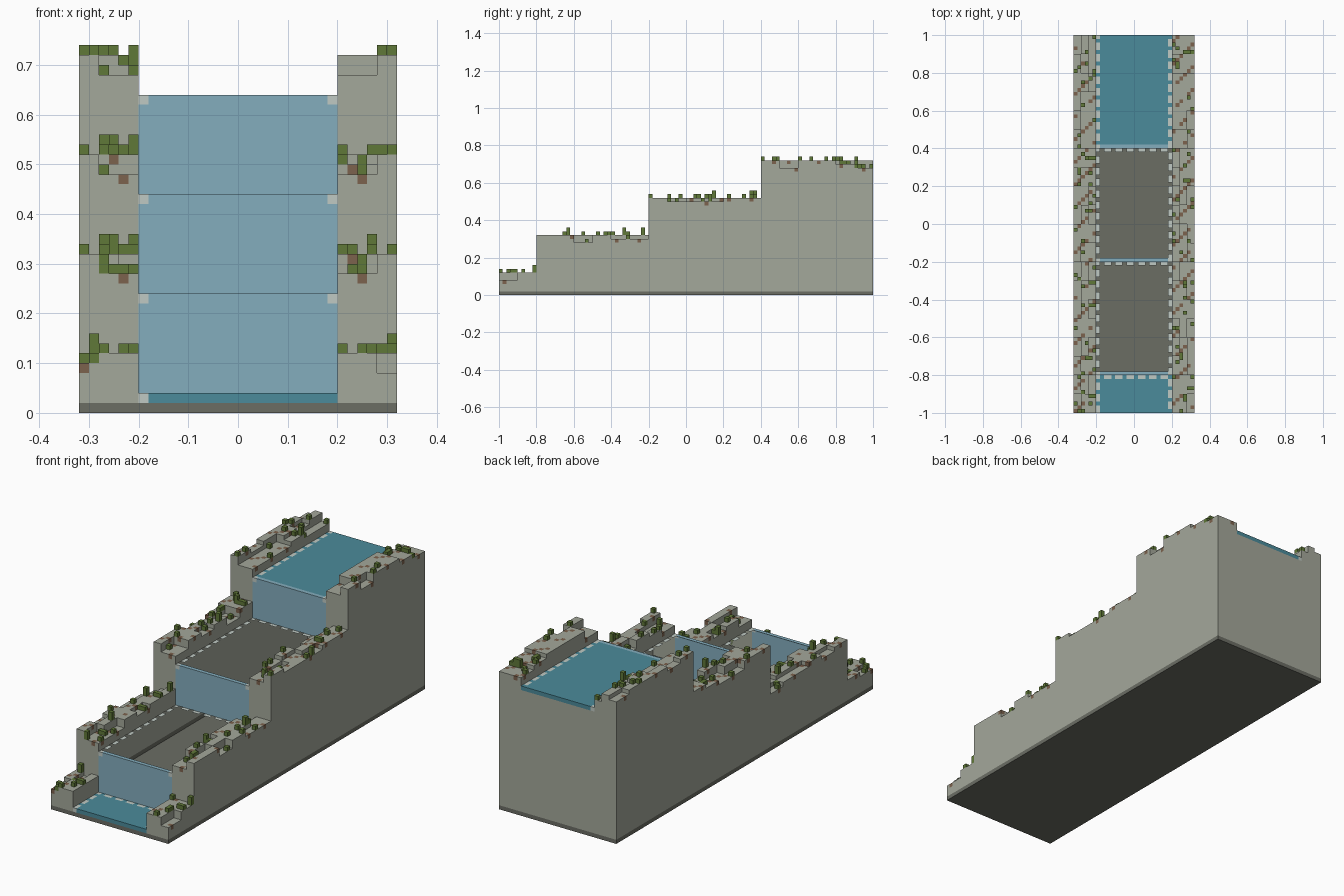
import bpy, bmesh, random
from mathutils import Vector

if "Cube" in bpy.data.objects:
    bpy.data.objects.remove(bpy.data.objects["Cube"])

random.seed(7)
V = 0.02                       # one block
NX, NY = 32, 100               # grid size in blocks
LEFT, RIGHT = 6, 25            # first and last channel column
# (start row, end row, water level, bank height) of each terrace
STEPS = [(0, 10, 2, 6), (10, 40, 12, 16), (40, 70, 22, 26), (70, 100, 32, 36)]
DIRS = [(1, 0), (-1, 0), (0, 1), (0, -1)]


def material(name, r, g, b):
    m = bpy.data.materials.new(name)
    lin = [((c / 255 + 0.055) / 1.055) ** 2.4 for c in (r, g, b)]
    m.diffuse_color = (*lin, 1)
    m.use_nodes = True
    m.node_tree.nodes["Principled BSDF"].inputs["Base Color"].default_value = m.diffuse_color
    return m


STONE = material("stone", 164, 168, 155)
SOIL = material("soil brown", 124, 98, 77)
MOSS = material("moss green", 96, 120, 56)
BASE = material("dark base", 107, 109, 100)
WATER = material("deep water", 75, 139, 155)
FALL = material("falling water", 132, 174, 190)
FOAM = material("foam", 192, 202, 196)


def quad(bm, p, u, v, mat=0):
    p, u, v = Vector(p), Vector(u), Vector(v)
    pts = [p, p + u, p + u + v, p + v]
    f = bm.faces.new([bm.verts.new(((q.x - NX / 2) * V, (q.y - NY / 2) * V, q.z * V)) for q in pts])
    f.material_index = mat


def top(bm, x0, x1, y0, y1, z, mat=0):
    quad(bm, (x0, y0, z), (x1 - x0, 0, 0), (0, y1 - y0, 0), mat)


def wall(bm, x0, x1, y0, y1, d, z0, z1, mat=0):
    """Side of a block range that faces direction d."""
    w, l = x1 - x0, y1 - y0
    t = Vector((-d[1] * w, d[0] * l, 0))
    c = Vector(((x0 + x1) / 2 + d[0] * w / 2, (y0 + y1) / 2 + d[1] * l / 2, z0))
    quad(bm, c - t / 2, t, (0, 0, z1 - z0), mat)


def finish(bm, name, *mats):
    bmesh.ops.remove_doubles(bm, verts=bm.verts, dist=0.0001)
    me = bpy.data.meshes.new(name)
    bm.to_mesh(me)
    bm.free()
    for m in mats:
        me.materials.append(m)
    ob = bpy.data.objects.new(name, me)
    bpy.context.collection.objects.link(ob)


def step_of(y):
    return next(s for s in STEPS if s[0] <= y < s[1])


# Bank heights: blocks two wide and five long, some worn down
height = {}
for by in range(0, NY, 5):
    y_start, _, _, h = step_of(by)
    for side in (0, 1):
        for c in range(3):         # 0 = outer column, 2 = inner column
            drop = random.choices((0, 1, 2), (5, 2, 3))[0]
            if by == y_start:      # front of each terrace
                drop = (0, 2, 2)[c] if by else (1 + side, 0, 0)[c]
            x0 = 2 * c if side == 0 else NX - 2 - 2 * c
            for x in (x0, x0 + 1):
                for y in range(by, by + 5):
                    height[x, y] = h - drop

soil = {k for k in sorted(height) if (k[0] - k[1]) % 6 == 0 and random.random() < 0.75}

# Stone banks with patches of soil
bm = bmesh.new()
for (x, y), h in height.items():
    is_soil = (x, y) in soil
    top(bm, x, x + 1, y, y + 1, h, int(is_soil))
    for d in DIRS:
        n = (x + d[0], y + d[1])
        inside = 0 <= n[0] < NX and 0 <= n[1] < NY
        low = height.get(n, step_of(y)[2] if inside else 1)
        if low >= h:
            continue
        if is_soil:
            wall(bm, x, x + 1, y, y + 1, d, h - 1, h, 1)
        if low < h - is_soil:
            wall(bm, x, x + 1, y, y + 1, d, low, h - is_soil)
finish(bm, "stone_banks", STONE, SOIL)

# Stone wall closing the back under the top pool
bm = bmesh.new()
wall(bm, LEFT, RIGHT + 1, NY - 1, NY, (0, 1), 1, 31)
finish(bm, "back_wall", STONE)

# Moss tufts
bm = bmesh.new()
for (x, y), h in height.items():
    if random.random() < 0.075:
        t = h + (2 if random.random() < 0.15 else 1)
        top(bm, x, x + 1, y, y + 1, t)
        for d in DIRS:
            wall(bm, x, x + 1, y, y + 1, d, h, t)
finish(bm, "moss_tufts", MOSS)

# Base tray: rim and underside
bm = bmesh.new()
for d in DIRS:
    wall(bm, 0, NX, 0, NY, d, 0, 1)
quad(bm, (0, 0, 0), (0, NY, 0), (NX, 0, 0))
finish(bm, "base", BASE)

# Pools (only lowest and highest hold water) and dashed foam along their edges
water, foam = bmesh.new(), bmesh.new()
for i, (y0, y1, z, _) in enumerate(STEPS):
    filled = i in (0, 3)
    fall_row = 1 if i else 0       # front row belongs to the waterfall lip
    foot_row = 1 if i < 3 else 0   # back row is the foot of the next fall
    if filled:
        top(water, LEFT + 1, RIGHT, y0 + fall_row, y1 - foot_row, z)
    for x in range(LEFT, RIGHT + 1):
        for y in range(y0, y1):
            edge = x in (LEFT, RIGHT)
            foot = foot_row and y == y1 - 1
            if not (edge or foot):
                continue
            foamy = (x + 2 * y) % 3 != 1
            bm = foam if foamy else water
            if foamy or filled:
                top(bm, x, x + 1, y, y + 1, z)
            if edge and (y == y0 and (foamy or filled)):
                wall(bm, x, x + 1, y, y + 1, (0, -1), z - 1, z)
            if edge and y == NY - 1:
                wall(bm, x, x + 1, y, y + 1, (0, 1), z - 1, z)
wall(water, LEFT + 1, RIGHT, 0, 1, (0, -1), 1, 2)
wall(water, LEFT + 1, RIGHT, NY - 1, NY, (0, 1), 31, 32)
finish(water, "pool_water", WATER)
finish(foam, "foam_edges", FOAM)

# Waterfalls: curtain and thin lip on top
bm = bmesh.new()
for (_, _, z0, _), (y, _, z1, _) in zip(STEPS, STEPS[1:]):
    wall(bm, LEFT, RIGHT + 1, y, y + 1, (0, -1), z0, z1 - 1)
    wall(bm, LEFT + 1, RIGHT, y, y + 1, (0, -1), z1 - 1, z1)
    top(bm, LEFT + 1, RIGHT, y, y + 1, z1)
finish(bm, "waterfalls", FALL)
